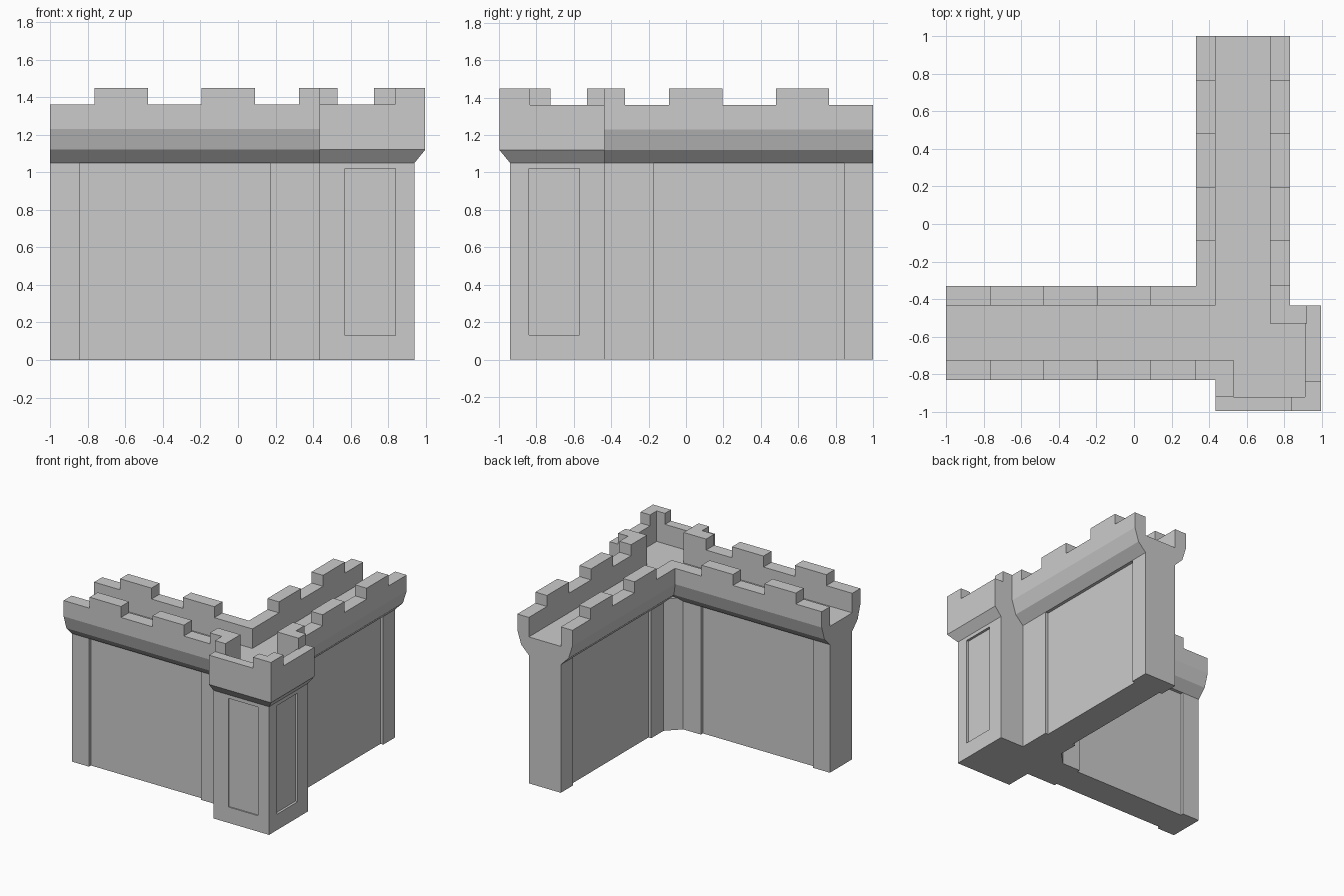
import bpy, bmesh

if "Cube" in bpy.data.objects:
    bpy.data.objects.remove(bpy.data.objects["Cube"])

E = 0.997        # outer edge of the tower head
B = 0.94         # outer edge of the tower shaft
C = -0.58        # centre line of a wall arm
W, R = 0.145, 0.12   # half thickness of pilasters and of recessed panels
FLOOR, PARAPET, TOP = 1.2, 1.36, 1.45


def mirrored(p):
    """Reflect in the plan diagonal that swaps the two arms."""
    return (-p[1], -p[0], p[2])


def loft(name, rings, flip=False):
    bm = bmesh.new()
    loops = [[bm.verts.new(mirrored(p) if flip else p) for p in r] for r in rings]
    n = len(loops[0])
    for a, b in zip(loops, loops[1:]):
        for i in range(n):
            j = (i + 1) % n
            bm.faces.new((a[i], a[j], b[j], b[i]))
    bm.faces.new(loops[0][::-1])
    bm.faces.new(loops[-1])
    bmesh.ops.remove_doubles(bm, verts=bm.verts[:], dist=1e-5)
    bmesh.ops.recalc_face_normals(bm, faces=bm.faces[:])
    me = bpy.data.meshes.new(name)
    bm.to_mesh(me)
    bm.free()
    ob = bpy.data.objects.new(name, me)
    bpy.context.collection.objects.link(ob)
    return ob


def prism(name, pts, z0, z1, flip=False):
    return loft(name, [[(x, y, z) for x, y in pts] for z in (z0, z1)], flip)


def rect(x0, x1, y0, y1):
    return [(x0, y0), (x1, y0), (x1, y1), (x0, y1)]


def section(x, b):
    """Wall cross-section: shaft, flare, parapet and walkway."""
    half = [(b, 0), (b, 1.05), (W, 1.05), (0.215, 1.12), (0.25, 1.23),
            (0.25, PARAPET), (W, PARAPET), (W, FLOOR)]
    return [(x, C + d, z) for d, z in half] + [(x, C - d, z) for d, z in half[::-1]]


# Two wall arms with their battlements
for side, flip in (("left", False), ("back", True)):
    stations = [(-1, W), (-0.845, W), (-0.845, R), (0.17, R), (0.17, W), (0.435, W)]
    loft(side + "_wall", [section(x, b) for x, b in stations], flip)
    for row, s in (("outer", -1), ("inner", 1)):
        y0, y1 = sorted((C + s * W, C + s * 0.25))
        for x0, x1 in ((-0.765, -0.48), (-0.195, 0.09)):
            prism(f"{side}_{row}_merlon", rect(x0, x1, y0, y1), PARAPET, TOP, flip)
    # stepped merlon where the arm joins the tower
    prism(side + "_joint_merlon",
          [(0.325, -0.83), (0.435, -0.83), (0.435, -0.92), (0.53, -0.92),
           (0.53, -0.725), (0.325, -0.725)], PARAPET, TOP, flip)

# Chamfer filling the inner corner
prism("inner_corner", [(0.33, -0.435), (0.435, -0.435), (0.435, -0.33)], 0, 1.08)

# Corner tower
rings = [[(x, y, z) for x, y in rect(0.435, e, -e, -0.435)]
         for z, e in ((0, B), (1.05, B), (1.12, E), (FLOOR, E))]
tower = loft("corner_tower", rings)

# Shallow panels in the two outer tower faces
bm = bmesh.new()
bm.from_mesh(tower.data)
for axis, sign, depth in ((0, 1, 0.02), (1, -1, 0.01)):
    bm.faces.ensure_lookup_table()
    face = next(f for f in bm.faces
                if f.normal[axis] * sign > 0.99 and f.calc_center_median().z < 0.8)
    other = 1 - axis
    mid = face.calc_center_median()
    lo, hi = ((-0.84, -0.57) if other == 1 else (0.57, 0.84))
    for d in (0, depth):
        bmesh.ops.inset_individual(bm, faces=[face], thickness=0.005)
        for v in face.verts:
            v.co[axis] = sign * (B - d)
            v.co[other] = lo if v.co[other] < (mid[other] if d == 0 else (lo + hi) / 2) else hi
            v.co.z = 0.13 if v.co.z < 0.5 else 1.02
bm.to_mesh(tower.data)
bm.free()

# Tower parapet and its corner merlon
prism("tower_parapet",
      [(0.435, -0.725), (0.435, -E), (E, -E), (E, -0.435), (0.725, -0.435),
       (0.725, -0.53), (0.91, -0.53), (0.91, -0.92), (0.53, -0.92), (0.53, -0.725)],
      FLOOR, PARAPET)
prism("tower_corner_merlon",
      [(0.835, -E), (E, -E), (E, -0.835), (0.91, -0.835), (0.91, -0.92), (0.835, -0.92)],
      PARAPET, TOP)
